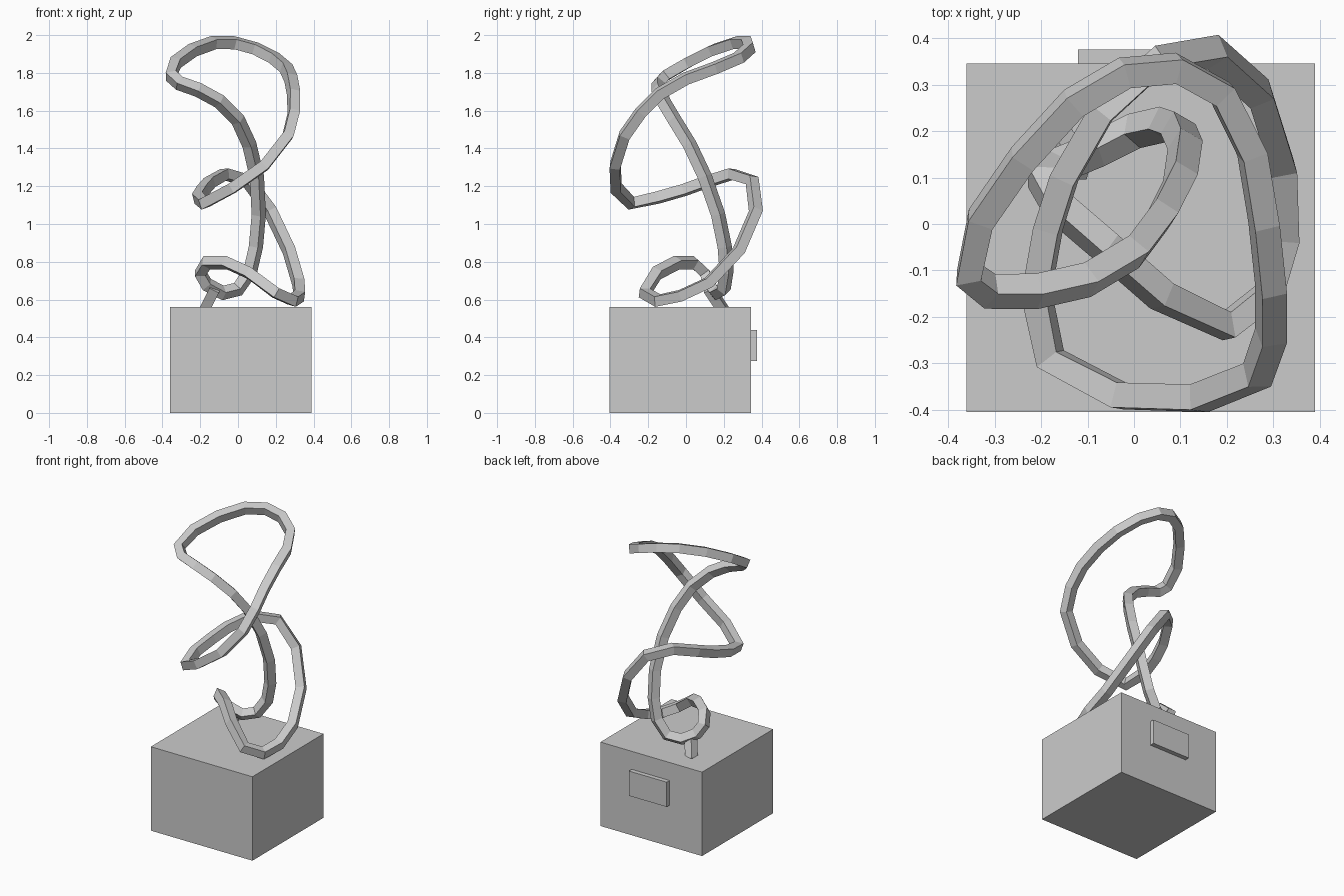
import bpy
from mathutils import Vector


def box(name, lo, hi):
    lo, hi = Vector(lo), Vector(hi)
    bpy.ops.mesh.primitive_cube_add(size=1, location=(lo + hi) / 2)
    ob = bpy.context.object
    ob.name = name
    ob.scale = hi - lo
    bpy.ops.object.transform_apply(location=False, rotation=False, scale=True)
    return ob


def square_bar(name, points, radius, closed=False):
    """Sweep a four-sided section along a polyline and turn it into a mesh."""
    cu = bpy.data.curves.new(name, 'CURVE')
    cu.dimensions = '3D'
    cu.bevel_depth = radius
    cu.bevel_resolution = 0
    cu.use_fill_caps = not closed
    sp = cu.splines.new('POLY')
    sp.points.add(len(points) - 1)
    for p, co in zip(sp.points, points):
        p.co = (*co, 1)
    sp.use_cyclic_u = closed
    sp.use_smooth = False
    ob = bpy.data.objects.new(name, cu)
    bpy.context.collection.objects.link(ob)
    bpy.ops.object.select_all(action='DESELECT')
    ob.select_set(True)
    bpy.context.view_layer.objects.active = ob
    bpy.ops.object.convert(target='MESH')
    return bpy.context.object


# Plinth and rear plaque
box("plinth", (-0.36, -0.405, 0), (0.39, 0.345, 0.56))
box("plaque", (-0.12, 0.33, 0.275), (0.16, 0.375, 0.44))

# Closed knotted bar, traced from the upper left round to the start
path = [
    # top loop
    (-0.355, -0.11, 1.785), (-0.33, 0.01, 1.855), (-0.24, 0.14, 1.92),
    (-0.13, 0.26, 1.96), (-0.02, 0.325, 1.96), (0.09, 0.335, 1.93),
    (0.19, 0.28, 1.88), (0.255, 0.15, 1.825), (0.28, 0, 1.77),
    # front sweep down
    (0.295, -0.14, 1.69), (0.295, -0.24, 1.59), (0.265, -0.325, 1.47),
    (0.14, -0.375, 1.31), (-0.03, -0.37, 1.19), (-0.18, -0.29, 1.11),
    # middle loop to the back
    (-0.21, -0.15, 1.14), (-0.185, -0.01, 1.18), (-0.15, 0.1, 1.22),
    (-0.07, 0.24, 1.265), (0.05, 0.35, 1.23), (0.17, 0.37, 1.07),
    # right side down to the plinth
    (0.27, 0.28, 0.86), (0.32, 0.12, 0.69), (0.325, -0.03, 0.62),
    (0.29, -0.15, 0.595), (0.2, -0.22, 0.635), (0.06, -0.155, 0.74),
    # small lower ring
    (-0.06, -0.05, 0.795), (-0.165, 0.04, 0.795), (-0.2, 0.1, 0.74),
    (-0.165, 0.125, 0.68), (-0.08, 0.16, 0.635), (0, 0.2, 0.655),
    # central rise
    (0.065, 0.215, 0.75), (0.095, 0.205, 0.88), (0.11, 0.17, 1.05),
    (0.1, 0.1, 1.25), (0.06, 0.02, 1.42), (0, -0.06, 1.55),
    (-0.1, -0.12, 1.65), (-0.21, -0.145, 1.71), (-0.31, -0.145, 1.745),
]
square_bar("knot", path, 0.039, closed=True)

# Short foot joining the lower ring to the plinth
square_bar("foot", [(-0.12, 0.12, 0.66), (-0.18, 0.2, 0.54)], 0.039)
